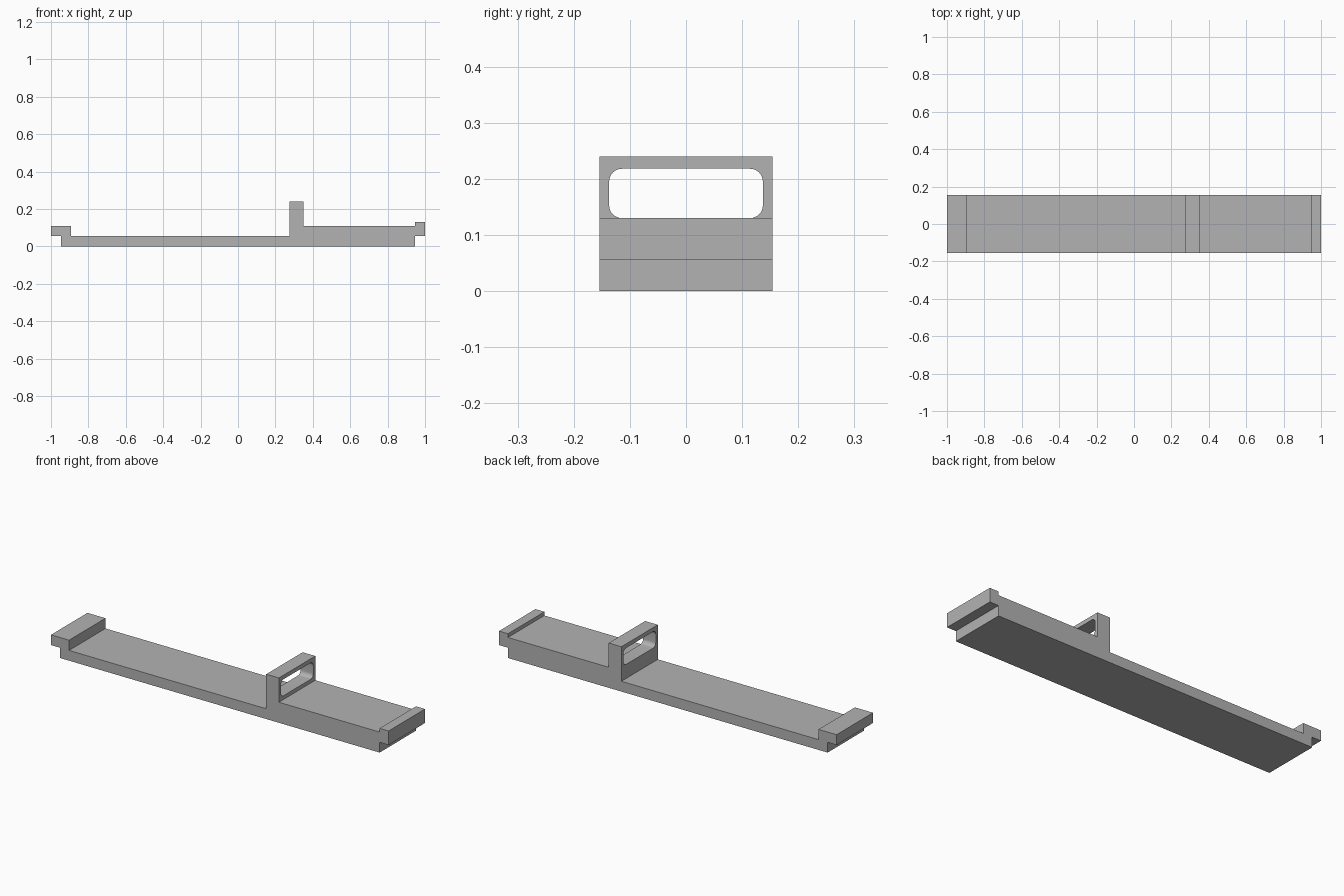
import bpy, bmesh, math
from mathutils import Vector

cube = bpy.data.objects.get("Cube")
if cube:
    bpy.data.objects.remove(cube, do_unlink=True)

HALF_WIDTH = 0.154
STEP = 0.055                    # height of the undercuts and the thin deck
DECK = 0.11                     # height of the thick deck and the hook
END = 0.947                     # where the base stops under the end lips
HANDLE = (0.275, 0.35)          # handle extent along x
WINDOW_HALF = 0.137
WINDOW_Z = (0.13, 0.218)
CORNER = 0.023

grey = bpy.data.materials.new("plain grey")
grey.use_nodes = True
colour = (0.45, 0.45, 0.45, 1)
grey.diffuse_color = colour
grey.node_tree.nodes["Principled BSDF"].inputs["Base Color"].default_value = colour


def extrude_outline(name, points, direction):
    """Make a closed solid by sweeping a planar outline along a direction."""
    bm = bmesh.new()
    face = bm.faces.new([bm.verts.new(p) for p in points])
    swept = bmesh.ops.extrude_face_region(bm, geom=[face])["geom"]
    moved = [v for v in swept if isinstance(v, bmesh.types.BMVert)]
    bmesh.ops.translate(bm, verts=moved, vec=Vector(direction))
    bmesh.ops.recalc_face_normals(bm, faces=bm.faces)
    mesh = bpy.data.meshes.new(name)
    bm.to_mesh(mesh)
    bm.free()
    mesh.materials.append(grey)
    obj = bpy.data.objects.new(name, mesh)
    bpy.context.collection.objects.link(obj)
    return obj


# Stepped bar: base, thin deck, handle, thick deck and the two end lips
profile = [
    (-END, 0), (END, 0), (END, STEP), (1, STEP), (1, 0.13), (END, 0.13),
    (END, DECK), (HANDLE[1], DECK), (HANDLE[1], 0.24), (HANDLE[0], 0.24),
    (HANDLE[0], STEP), (-0.893, STEP), (-0.893, DECK), (-1, DECK),
    (-1, STEP), (-END, STEP),
]
bar = extrude_outline("slide_bar", [(x, -HALF_WIDTH, z) for x, z in profile],
                      (0, 2 * HALF_WIDTH, 0))

# Rounded window through the handle
outline = []
low, high = WINDOW_Z[0] + CORNER, WINDOW_Z[1] - CORNER
side = WINDOW_HALF - CORNER
for quarter, (y, z) in enumerate([(side, high), (-side, high), (-side, low), (side, low)]):
    for i in range(9):
        a = math.radians(90 * quarter + 90 * i / 8)
        outline.append((HANDLE[0] - 0.05, y + CORNER * math.cos(a), z + CORNER * math.sin(a)))
cutter = extrude_outline("window_cutter", outline, (HANDLE[1] - HANDLE[0] + 0.1, 0, 0))
cutter.hide_render = True

cut = bar.modifiers.new("handle window", "BOOLEAN")
cut.operation = "DIFFERENCE"
cut.solver = "EXACT"
cut.object = cutter

bpy.ops.object.select_all(action="DESELECT")
bpy.context.view_layer.objects.active = bar
bar.select_set(True)
bpy.ops.object.modifier_apply(modifier=cut.name)
bpy.data.objects.remove(cutter, do_unlink=True)
bpy.ops.object.shade_smooth_by_angle(angle=math.radians(30))
